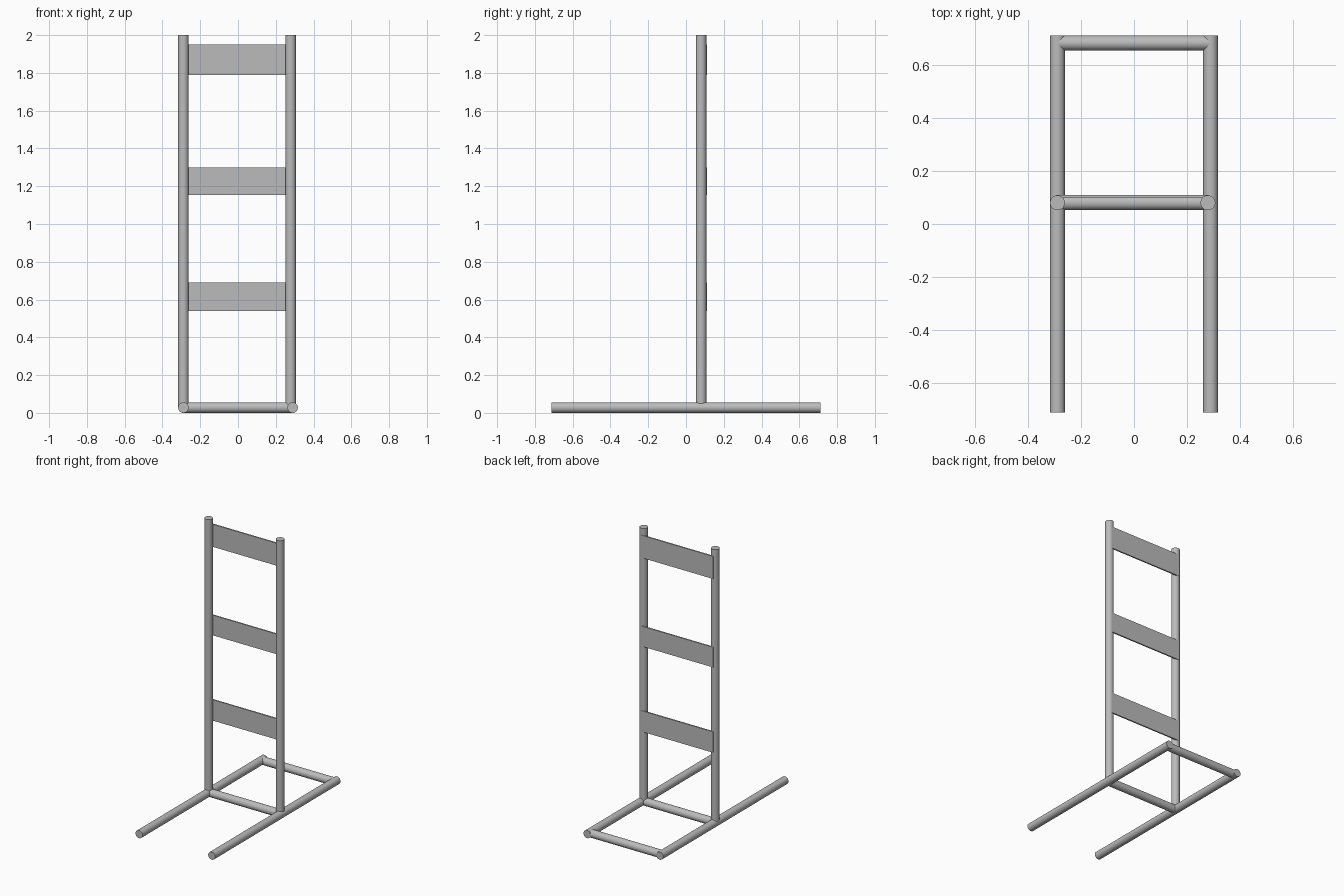
import bpy
from math import radians
from mathutils import Vector

if "Cube" in bpy.data.objects:
    bpy.data.objects.remove(bpy.data.objects["Cube"], do_unlink=True)

RADIUS = 0.028
RAIL_X = 0.289
POST_Y = 0.08
POSTS = {"right_upright": -0.289, "left_upright": 0.279}

grey = bpy.data.materials.new("steel grey")
grey.use_nodes = True
colour = (0.5, 0.5, 0.5, 1)
grey.diffuse_color = colour
grey.node_tree.nodes["Principled BSDF"].inputs["Base Color"].default_value = colour


def tube(name, start, end):
    """Round bar between two points."""
    a, b = Vector(start), Vector(end)
    bpy.ops.mesh.primitive_cylinder_add(vertices=48, radius=RADIUS,
                                        depth=(b - a).length, location=(a + b) / 2)
    bar = bpy.context.object
    bar.name = name
    bar.rotation_euler = (b - a).to_track_quat("Z", "Y").to_euler()
    bar.data.materials.append(grey)
    bpy.ops.object.shade_smooth_by_angle(angle=radians(30))


def plate(name, low, high):
    """Flat box between two corners."""
    a, b = Vector(low), Vector(high)
    bpy.ops.mesh.primitive_cube_add(size=1, location=(a + b) / 2)
    box = bpy.context.object
    box.name = name
    box.scale = b - a
    box.data.materials.append(grey)


# Floor rails
for name, x in (("right_floor_rail", -RAIL_X), ("left_floor_rail", RAIL_X)):
    tube(name, (x, -0.711, RADIUS), (x, 0.711, RADIUS))

# Cross bars between the rails
for name, y in (("rear_cross_bar", 0.683), ("middle_cross_bar", POST_Y)):
    tube(name, (-RAIL_X, y, RADIUS), (RAIL_X, y, RADIUS))

# Uprights
for name, x in POSTS.items():
    tube(name, (x, POST_Y, RADIUS), (x, POST_Y, 2))

# Back slats fixed behind the uprights
for name, z0, z1 in (("lower_slat", 0.54, 0.69), ("middle_slat", 1.153, 1.298),
                     ("upper_slat", 1.789, 1.951)):
    plate(name, (-0.293, 0.1, z0), (0.281, 0.11, z1))
